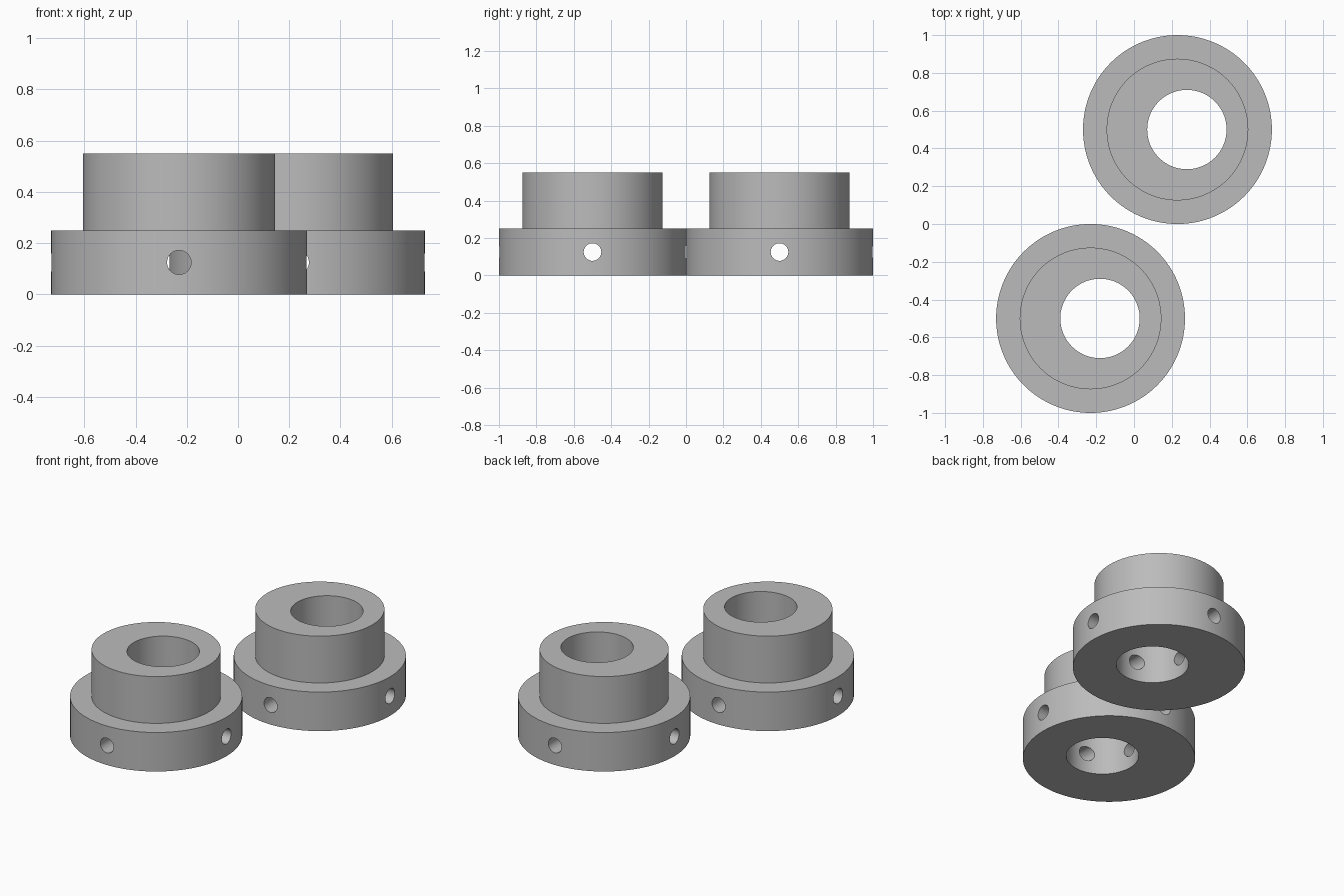
import bpy, bmesh, math

if "Cube" in bpy.data.objects:
    bpy.data.objects.remove(bpy.data.objects["Cube"])

SEGMENTS = 128
CROSS_HOLE_RADIUS = 0.047
CROSS_HOLE_HEIGHT = 0.125

steel = bpy.data.materials.new("grey_steel")
steel.diffuse_color = (0.5, 0.5, 0.5, 1)
steel.use_nodes = True
steel.node_tree.nodes["Principled BSDF"].inputs["Base Color"].default_value = steel.diffuse_color

# Closed profile of the collar: radius, height, sideways shift of each ring
RINGS = [
    (0.21, 0.0, 0.05),    # off-centre bore, bottom
    (0.50, 0.0, 0.0),     # flange
    (0.50, 0.25, 0.0),
    (0.375, 0.25, 0.0),   # hub
    (0.375, 0.55, 0.0),
    (0.21, 0.55, 0.05),   # off-centre bore, top
]


def make_collar(name, x, y):
    bm = bmesh.new()
    loops = []
    for radius, z, shift in RINGS:
        angles = [2 * math.pi * i / SEGMENTS for i in range(SEGMENTS)]
        loops.append([bm.verts.new((shift + radius * math.cos(a), radius * math.sin(a), z))
                      for a in angles])
    for k, lower in enumerate(loops):
        upper = loops[(k + 1) % len(loops)]
        for i in range(SEGMENTS):
            j = (i + 1) % SEGMENTS
            bm.faces.new((lower[i], lower[j], upper[j], upper[i]))
    bmesh.ops.recalc_face_normals(bm, faces=bm.faces)
    mesh = bpy.data.meshes.new(name)
    bm.to_mesh(mesh)
    bm.free()
    mesh.materials.append(steel)
    collar = bpy.data.objects.new(name, mesh)
    collar.location = (x, y, 0)
    bpy.context.collection.objects.link(collar)
    return collar


def drill(collar, rotation):
    # Set-screw hole drilled straight through the flange
    bpy.ops.mesh.primitive_cylinder_add(
        vertices=48, radius=CROSS_HOLE_RADIUS, depth=1.2, rotation=rotation,
        location=(collar.location.x, collar.location.y, CROSS_HOLE_HEIGHT))
    cutter = bpy.context.object
    cutter.data.materials.append(steel)
    bpy.ops.object.select_all(action='DESELECT')
    collar.select_set(True)
    bpy.context.view_layer.objects.active = collar
    cut = collar.modifiers.new("screw_hole", 'BOOLEAN')
    cut.operation = 'DIFFERENCE'
    cut.solver = 'EXACT'
    cut.object = cutter
    bpy.ops.object.modifier_apply(modifier=cut.name)
    bpy.data.objects.remove(cutter)


# Two identical eccentric collars, placed diagonally
for name, x, y in (("front_collar", -0.23, -0.5), ("back_collar", 0.23, 0.5)):
    collar = make_collar(name, x, y)
    drill(collar, (math.pi / 2, 0, 0))
    drill(collar, (0, math.pi / 2, 0))
    bpy.ops.object.shade_smooth_by_angle(angle=math.radians(30))
